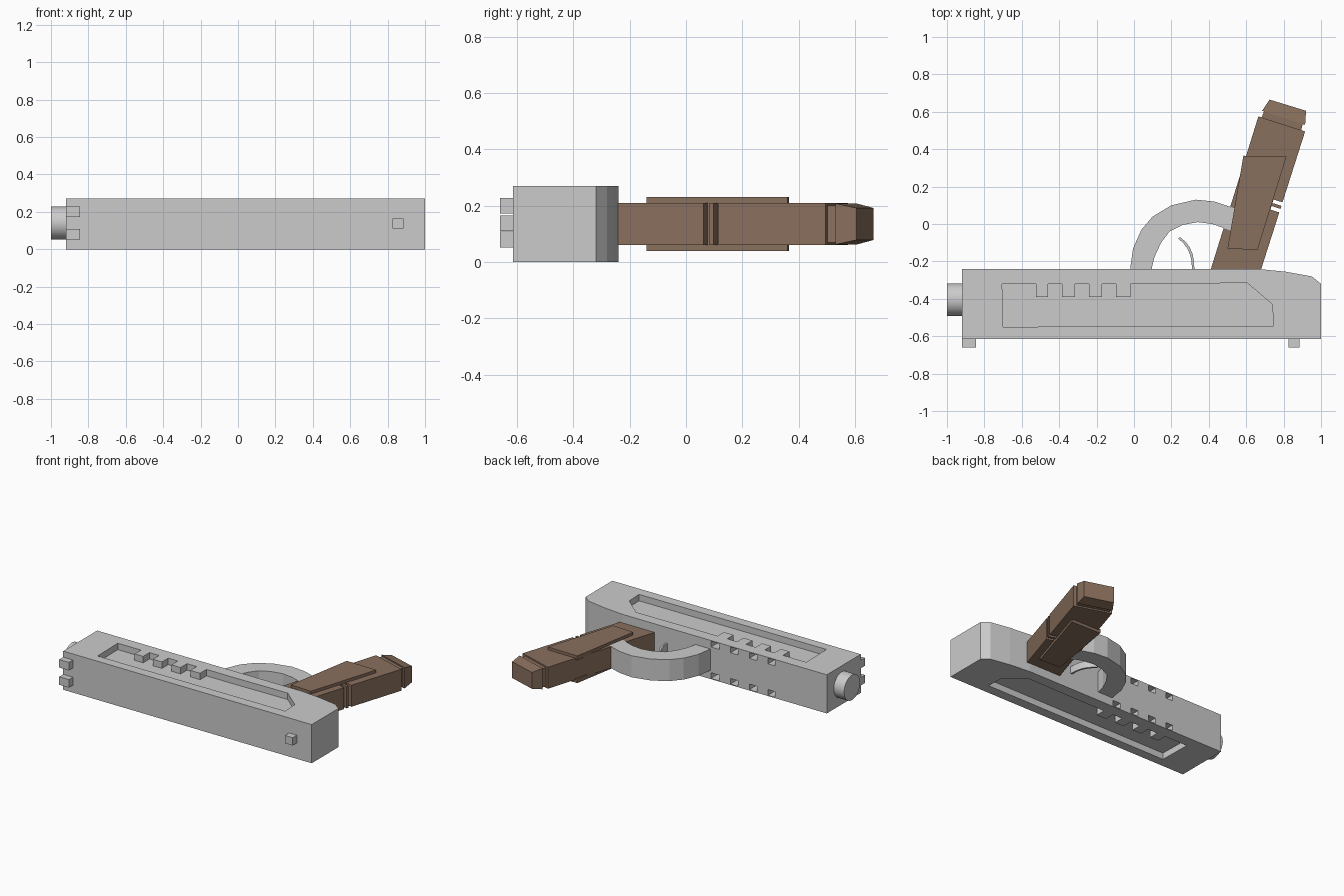
import bpy, bmesh, math
from mathutils import Vector

if "Cube" in bpy.data.objects:
    bpy.data.objects.remove(bpy.data.objects["Cube"])

brown = bpy.data.materials.new("grip_brown")
brown.diffuse_color = (0.25, 0.16, 0.11, 1)
brown.use_nodes = True
brown.node_tree.nodes["Principled BSDF"].inputs["Base Color"].default_value = brown.diffuse_color


def prism(name, pts, z0, z1, mat=None):
    """Extrude an XY outline from z0 to z1."""
    bm = bmesh.new()
    lo = [bm.verts.new((x, y, z0)) for x, y in pts]
    hi = [bm.verts.new((x, y, z1)) for x, y in pts]
    n = len(pts)
    bm.faces.new(lo[::-1])
    bm.faces.new(hi)
    for i in range(n):
        j = (i + 1) % n
        bm.faces.new((lo[i], lo[j], hi[j], hi[i]))
    bmesh.ops.recalc_face_normals(bm, faces=bm.faces)
    me = bpy.data.meshes.new(name)
    bm.to_mesh(me)
    bm.free()
    ob = bpy.data.objects.new(name, me)
    bpy.context.collection.objects.link(ob)
    if mat:
        me.materials.append(mat)
    return ob


def box(name, x0, x1, y0, y1, z0, z1):
    return prism(name, [(x0, y0), (x1, y0), (x1, y1), (x0, y1)], z0, z1)


def cut(ob, cutters):
    for c in cutters:
        m = ob.modifiers.new("cut", 'BOOLEAN')
        m.operation = 'DIFFERENCE'
        m.solver = 'EXACT'
        m.object = c
        bpy.context.view_layer.objects.active = ob
        bpy.ops.object.modifier_apply(modifier=m.name)
        bpy.data.objects.remove(c)


H = 0.27
DEPTH = 0.045

# Main body with a sloped rear corner
body = prism("body", [(-0.92, -0.615), (1, -0.615), (1, -0.32), (0.95, -0.28),
                      (0.81, -0.255), (0.66, -0.24), (-0.92, -0.24)], 0, H)

# Side panel recesses with teeth along one edge
teeth = [(-0.525, -0.46), (-0.385, -0.315), (-0.24, -0.17), (-0.095, -0.02)]
outline = [(-0.705, -0.32)]
for a, b in teeth:
    outline += [(a, -0.32), (a, -0.39), (b, -0.39), (b, -0.32)]
outline += [(0.20, -0.32), (0.605, -0.315), (0.74, -0.43), (0.745, -0.545), (-0.70, -0.55)]
outline.reverse()
cutters = [prism("recess_cutter", outline, H - DEPTH, H + 0.05),
           prism("recess_cutter", outline, -0.05, DEPTH)]

# Small pockets in the edge behind each tooth
for a, b in teeth:
    for z0, z1 in ((H - DEPTH, H - 0.006), (0.006, DEPTH)):
        cutters.append(box("pocket_cutter", a + 0.006, b - 0.006, -0.33, -0.2, z0, z1))
cut(body, cutters)

# Muzzle
bpy.ops.mesh.primitive_cylinder_add(vertices=32, radius=0.088, depth=0.12,
                                    location=(-0.94, -0.405, 0.14),
                                    rotation=(0, math.pi / 2, 0))
muzzle = bpy.context.object
muzzle.name = "muzzle"
bpy.ops.object.shade_smooth_by_angle()

# Sights
box("single_sight", 0.825, 0.885, -0.66, -0.60, 0.11, 0.165)
for i, z in enumerate((0.052, 0.172)):
    box(f"paired_sight_{i}", -0.92, -0.845, -0.66, -0.60, z, z + 0.056)

# Trigger guard
outer = [(-0.02, -0.26), (-0.02, -0.235), (-0.005, -0.13), (0.04, -0.03), (0.10, 0.04),
         (0.20, 0.10), (0.33, 0.13), (0.43, 0.12), (0.55, 0.08)]
inner = [(0.095, -0.26), (0.095, -0.235), (0.11, -0.175), (0.145, -0.10), (0.19, -0.04),
         (0.26, -0.005), (0.34, 0.01), (0.42, 0.0), (0.53, -0.04)]
prism("trigger_guard", outer + inner[::-1], 0.06, 0.21)

# Curved trigger
arc = [(0.236, -0.078), (0.262, -0.10), (0.285, -0.13), (0.30, -0.165), (0.308, -0.20), (0.31, -0.25)]
back = [(0.246, -0.07), (0.274, -0.093), (0.298, -0.125), (0.313, -0.16), (0.321, -0.20), (0.323, -0.25)]
prism("trigger", arc + back[::-1], 0.11, 0.16)

# Grip, with two grooves in its back edge
U = Vector((0.304, 0.952))
R = Vector((0.952, -0.304))
grip = prism("grip", [(0.405, -0.26), (0.674, -0.26), (0.915, 0.495), (0.665, 0.575)],
             0.06, 0.21, brown)
grooves = []
for y in (0.062, 0.097):
    p = Vector((0.68 + 0.32 * (y + 0.24), y))
    q = p + U * 0.02
    pts = [p - R * 0.05, p + R * 0.05, q + R * 0.05, q - R * 0.05]
    grooves.append(prism("groove_cutter", [tuple(v) for v in pts], 0, 0.3))
cut(grip, grooves)

# Raised grip panels on both sides
panel = [(0.50, -0.13), (0.66, -0.14), (0.815, 0.36), (0.585, 0.365)]
prism("grip_panel_top", panel, 0.20, 0.23, brown)
prism("grip_panel_bottom", panel, 0.04, 0.07, brown)

# Recessed neck and tapered end plate
prism("grip_neck", [(0.675, 0.55), (0.89, 0.48), (0.905, 0.55), (0.70, 0.615)],
      0.07, 0.20, brown)
plate = prism("grip_end_plate", [(0.685, 0.605), (0.915, 0.53), (0.92, 0.605), (0.725, 0.665)],
              0.062, 0.208, brown)
for v in plate.data.vertices:
    if v.co.y > 0.6 and v.co.x > 0.7:
        v.co.z = 0.135 + (v.co.z - 0.135) * 0.78
